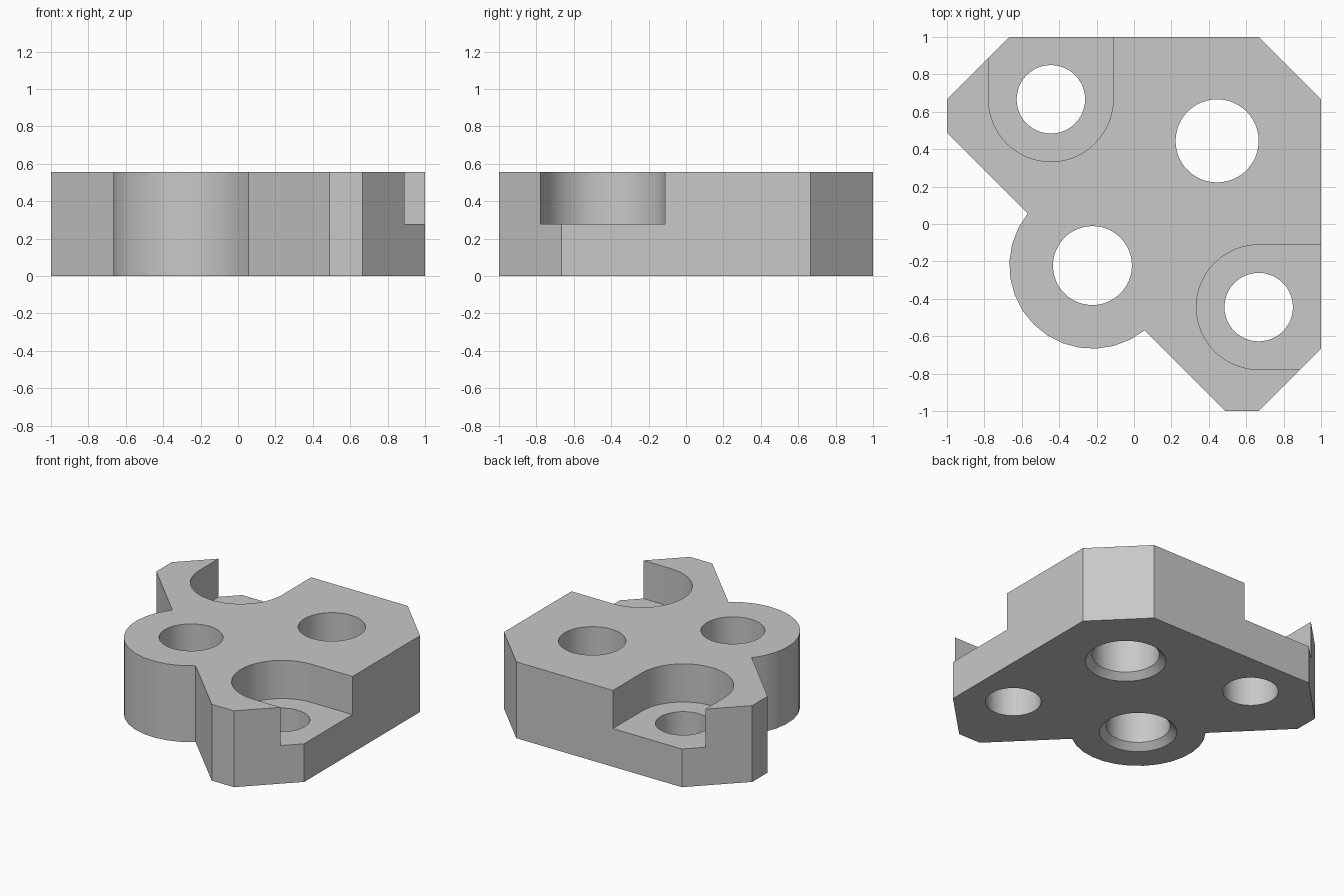
import bpy, bmesh
from math import cos, sin, radians

cube = bpy.data.objects.get("Cube")
if cube:
    bpy.data.objects.remove(cube, do_unlink=True)

U = 1 / 9            # design unit
HEIGHT = 5 * U
POCKET_FLOOR = HEIGHT / 2
CHAMFER = 0.4 * U

grey = bpy.data.materials.new("plain grey")
grey.use_nodes = True
grey.diffuse_color = (0.58, 0.58, 0.58, 1)
grey.node_tree.nodes["Principled BSDF"].inputs["Base Color"].default_value = grey.diffuse_color


def arc(cx, cy, r, start, end, steps):
    """Points along an arc, both ends included."""
    angles = [radians(start + (end - start) * i / steps) for i in range(steps + 1)]
    return [(cx + r * cos(a), cy + r * sin(a)) for a in angles]


def loft(name, rings):
    """Closed solid through a stack of (outline, z) rings."""
    bm = bmesh.new()
    loops = [[bm.verts.new((x, y, z)) for x, y in pts] for pts, z in rings]
    bm.faces.new(loops[0])
    bm.faces.new(loops[-1])
    n = len(loops[0])
    for low, high in zip(loops, loops[1:]):
        for i in range(n):
            j = (i + 1) % n
            bm.faces.new((low[i], low[j], high[j], high[i]))
    bmesh.ops.recalc_face_normals(bm, faces=bm.faces)
    mesh = bpy.data.meshes.new(name)
    bm.to_mesh(mesh)
    bm.free()
    mesh.materials.append(grey)
    obj = bpy.data.objects.new(name, mesh)
    bpy.context.collection.objects.link(obj)
    return obj


def hole(name, x, y, r, chamfer=0):
    """Round through-hole cutter, optionally flared at the underside."""
    def ring(radius):
        return arc(x, y, radius, 0, 352.5, 47)
    rings = [(ring(r), HEIGHT + 0.1)]
    if chamfer:
        rings += [(ring(r), chamfer), (ring(r + chamfer + 0.05), -0.05)]
    else:
        rings += [(ring(r), -0.05)]
    return loft(name, rings)


def swap(points):
    """Mirror an outline across the x = y diagonal."""
    return [(y, x) for x, y in points]


# Plate outline: clipped square with a rounded lobe on the cut diagonal
half = [(6 * U, 1), (-6 * U, 1), (-1, 6 * U), (-1, 4.4 * U)]
lobe = arc(-2 * U, -2 * U, 4 * U, 141.2, 308.8, 14)
outline = half + lobe + swap(half)[::-1]
plate = loft("mounting_plate", [(outline, 0), (outline, HEIGHT)])

# Half-depth pockets open to the edges, round at the inner end
pocket = [(-U, 1.2)] + arc(-4 * U, 6 * U, 3 * U, 0, -180, 24) + [(-7 * U, 1.2)]
cutters = [
    loft("back_pocket", [(pocket, POCKET_FLOOR), (pocket, HEIGHT + 0.1)]),
    loft("side_pocket", [(swap(pocket), POCKET_FLOOR), (swap(pocket), HEIGHT + 0.1)]),
    hole("back_screw_hole", -4 * U, 6 * U, 0.183),
    hole("side_screw_hole", 6 * U, -4 * U, 0.183),
    hole("corner_bore", 4 * U, 4 * U, 2 * U, CHAMFER),
    hole("lobe_bore", -2 * U, -2 * U, 1.9 * U, CHAMFER),
]

# Cut the plate and drop the cutters
bpy.ops.object.select_all(action="DESELECT")
bpy.context.view_layer.objects.active = plate
plate.select_set(True)
for cutter in cutters:
    cutter.hide_render = True
    mod = plate.modifiers.new(cutter.name, "BOOLEAN")
    mod.operation = "DIFFERENCE"
    mod.solver = "EXACT"
    mod.object = cutter
    bpy.ops.object.modifier_apply(modifier=mod.name)
    bpy.data.objects.remove(cutter, do_unlink=True)

bpy.ops.object.shade_smooth_by_angle(angle=radians(30))
